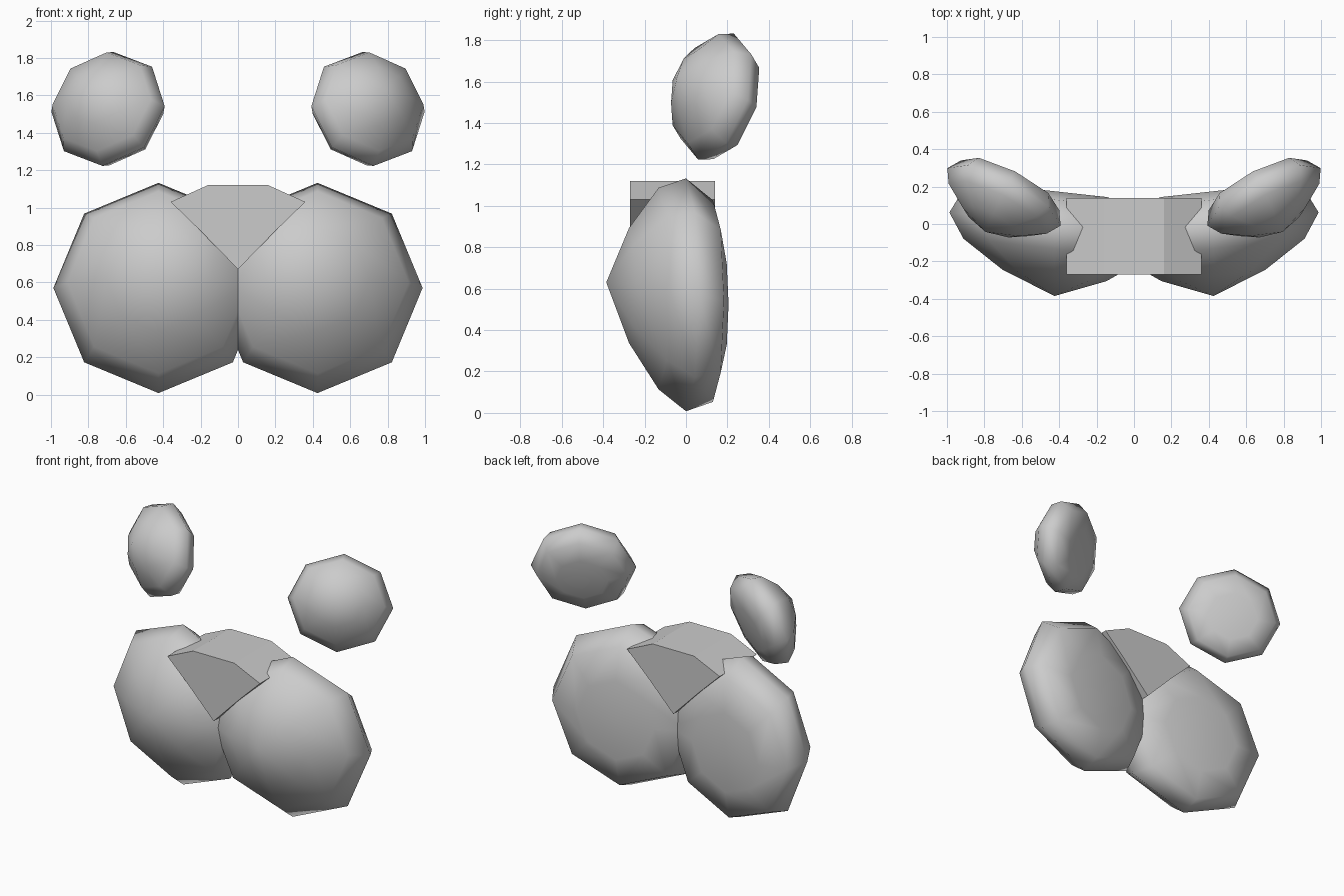
import bpy, bmesh
from mathutils import Matrix, Vector

if "Cube" in bpy.data.objects:
    bpy.data.objects.remove(bpy.data.objects["Cube"])

SIDES = 8
# lens profile, front tip to back tip: (radius, depth y, upward drift z)
PROFILE = [(0, -.385, .06), (.278, -.275, .045), (.487, -.132, .03), (.562, 0, 0),
           (.487, .13, -.03), (.278, .175, -.045), (0, .175, -.05)]


def lens(name, matrix, slope=0.0):
    """Eight-sided smooth lens, built ring by ring; slope turns its outer side backward."""
    bm = bmesh.new()
    rings = []
    for r, y, dz in PROFILE:
        if r == 0:
            rings.append([bm.verts.new((0, y, dz))] * SIDES)
            continue
        ring = []
        for i in range(SIDES):
            p = Matrix.Rotation(i * 6.2831853 / SIDES, 3, 'Y') @ Vector((r, 0, 0))
            ring.append(bm.verts.new((p.x, y + slope * p.x, p.z + dz)))
        rings.append(ring)
    for a, b in zip(rings, rings[1:]):
        for i in range(SIDES):
            j = (i + 1) % SIDES
            bm.faces.new(dict.fromkeys((a[i], a[j], b[j], b[i])))
    bm.transform(matrix)
    bmesh.ops.recalc_face_normals(bm, faces=bm.faces)
    return finish(name, bm, True)


def finish(name, bm, smooth):
    me = bpy.data.meshes.new(name)
    bm.to_mesh(me)
    bm.free()
    for p in me.polygons:
        p.use_smooth = smooth
    ob = bpy.data.objects.new(name, me)
    bpy.context.collection.objects.link(ob)
    return ob


# small lens placement: sideways and upward axes, then forward-facing normal
ax = Vector((.305, .155, -.015)).normalized()
az = Vector((-.03, .085, .30)).normalized()
ay = az.cross(ax)
turn = Matrix((ax, ay, az)).transposed().to_4x4()
small = (Matrix.Translation((.695, .145, 1.527)) @ turn
         @ Matrix.Diagonal((.605, .6, .565, 1)))
large = Matrix.Translation((.425, 0, .57))

# mirrored pairs
for side, sx in (("right", 1), ("left", -1)):
    flip = Matrix.Diagonal((sx, 1, 1, 1))
    lens("large_lobe_" + side, flip @ large, .11)
    lens("small_lobe_" + side, flip @ small)

# wedge seated between the large lobes
half = [(.16, 1.12), (.36, 1.03), (.2, .875)]
outline = half + [(0, .67)] + [(-x, z) for x, z in reversed(half)]
bm = bmesh.new()
face = bm.faces.new([bm.verts.new((x, -.27, z)) for x, z in outline])
ext = bmesh.ops.extrude_face_region(bm, geom=[face], use_keep_orig=True)
bmesh.ops.translate(bm, vec=(0, .41, 0),
                    verts=[v for v in ext["geom"] if isinstance(v, bmesh.types.BMVert)])
bmesh.ops.recalc_face_normals(bm, faces=bm.faces)
finish("center_wedge", bm, False)
